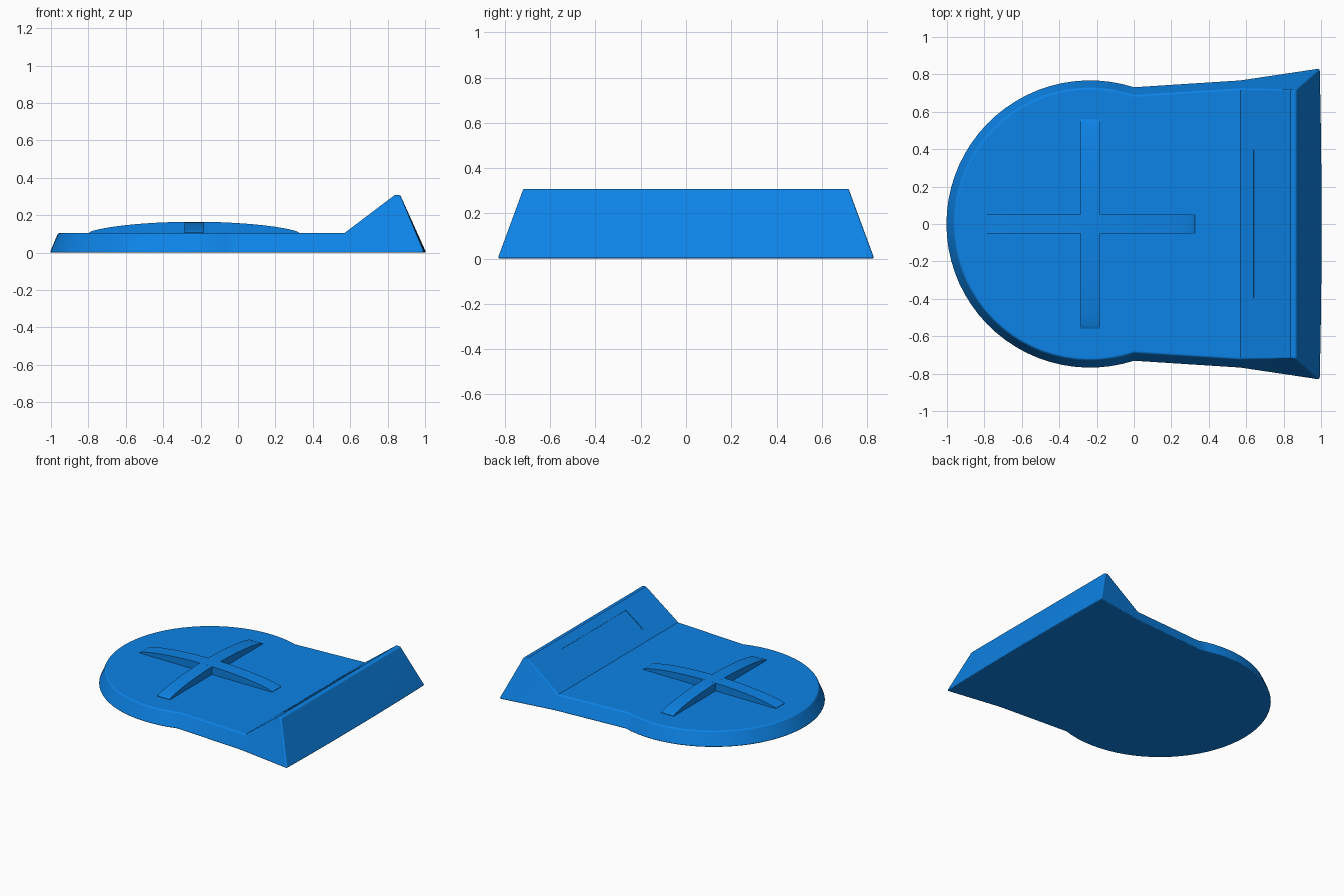
import bpy, bmesh, math
from mathutils import Matrix

if "Cube" in bpy.data.objects:
    bpy.data.objects.remove(bpy.data.objects["Cube"])

blue = bpy.data.materials.new("bright_blue")
blue.use_nodes = True
BLUE = (0.004, 0.235, 0.82, 1)
blue.diffuse_color = BLUE
blue.node_tree.nodes["Principled BSDF"].inputs["Base Color"].default_value = BLUE


def finish(name, bm):
    bmesh.ops.recalc_face_normals(bm, faces=bm.faces)
    mesh = bpy.data.meshes.new(name)
    bm.to_mesh(mesh)
    bm.free()
    mesh.materials.append(blue)
    obj = bpy.data.objects.new(name, mesh)
    bpy.context.collection.objects.link(obj)
    return obj


def smooth(obj):
    bpy.ops.object.select_all(action='DESELECT')
    obj.select_set(True)
    bpy.context.view_layer.objects.active = obj
    bpy.ops.object.shade_smooth_by_angle(angle=math.radians(20))


DISC_X, STEPS, END_STEPS = -0.235, 44, 8
DECK, FOOT, CREST = 0.105, 0.57, 0.308


def rim(radius, z):
    """Round end, running from the left neck to the right neck."""
    start = math.acos(-DISC_X / radius)
    sweep = 2 * (math.pi - start)
    return [(DISC_X + radius * math.cos(start + sweep * i / STEPS),
             radius * math.sin(start + sweep * i / STEPS), z) for i in range(STEPS + 1)]


# Body: round flat deck, flared neck and raised wedge end
bm = bmesh.new()


def add(points):
    return [bm.verts.new(p) for p in points]


low = add(rim(0.771, 0))
top = add(rim(0.727, DECK))
low_foot = add([(FOOT, s * 0.771, 0) for s in (-1, 1)])
top_foot = add([(FOOT, s * 0.724, DECK) for s in (-1, 1)])
crest_in = add([(0.838, s * 0.721, CREST) for s in (-1, 1)])
crest_out = add([(0.868, s * 0.721, CREST) for s in (-1, 1)])
end = []
for i in range(END_STEPS + 1):
    t = 2 * i / END_STEPS - 1
    end += add([(1.006 - 0.01 * t * t, 0.834 * t, 0)])

bm.faces.new(low + [low_foot[0]] + end + [low_foot[1]])
bm.faces.new(top + top_foot)
for i in range(STEPS):
    bm.faces.new((low[i], low[i + 1], top[i + 1], top[i]))
for k, neck, corner in ((0, -1, end[0]), (1, 0, end[-1])):
    bm.faces.new((low[neck], low_foot[k], top_foot[k], top[neck]))
    bm.faces.new((low_foot[k], corner, crest_out[k], top_foot[k]))
    bm.faces.new((top_foot[k], crest_out[k], crest_in[k]))
bm.faces.new((top_foot[0], top_foot[1], crest_in[1], crest_in[0]))
bm.faces.new((crest_in[0], crest_in[1], crest_out[1], crest_out[0]))
mid = END_STEPS // 2
for i in range(END_STEPS):
    bm.faces.new((end[i], end[i + 1], crest_out[0 if i < mid else 1]))
bm.faces.new((crest_out[0], end[mid], crest_out[1]))
body = finish("body", bm)

bevel = body.modifiers.new("soft_edges", 'BEVEL')
bevel.width, bevel.segments = 0.01, 5
bevel.limit_method, bevel.angle_limit = 'ANGLE', math.radians(45)

# Very shallow panel sunk into the wedge slope
tilt = math.atan2(CREST - DECK, 0.838 - FOOT)
bm = bmesh.new()
bmesh.ops.create_cube(bm, size=1, matrix=Matrix.Diagonal((0.18, 0.79, 0.008, 1)))
bm.transform(Matrix.Translation((0.71, 0, DECK + 0.14 * math.tan(tilt)))
             @ Matrix.Rotation(-tilt, 4, 'Y'))
cutter = finish("panel_cutter", bm)
cutter.hide_render = True
cut = body.modifiers.new("panel", 'BOOLEAN')
cut.operation, cut.object, cut.solver = 'DIFFERENCE', cutter, 'EXACT'
bpy.context.view_layer.objects.active = body
for name in ("soft_edges", "panel"):
    bpy.ops.object.modifier_apply(modifier=name)
bpy.data.objects.remove(cutter)
smooth(body)
flat = body.modifiers.new("flat_panels", 'WEIGHTED_NORMAL')
flat.keep_sharp = True


# Raised cross: two arched bars on the deck
def arched_bar(name, angle):
    half, width, n = 0.56, 0.052, 36
    bm = bmesh.new()
    profile = [(-half, DECK - 0.02)]
    for i in range(n + 1):
        t = -math.cos(math.pi * i / n)
        profile.append((half * t, DECK + 0.003 + 0.057 * max(0, 1 - t * t) ** 0.7))
    profile.append((half, DECK - 0.02))
    face = bm.faces.new([bm.verts.new((x, -width, z)) for x, z in profile])
    side = bmesh.ops.extrude_face_region(bm, geom=[face])["geom"]
    bmesh.ops.translate(bm, vec=(0, 2 * width, 0),
                        verts=[v for v in side if isinstance(v, bmesh.types.BMVert)])
    bm.transform(Matrix.Translation((DISC_X, 0, 0)) @ Matrix.Rotation(angle, 4, 'Z'))
    smooth(finish(name, bm))


arched_bar("cross_bar_long", 0)
arched_bar("cross_bar_wide", math.pi / 2)
